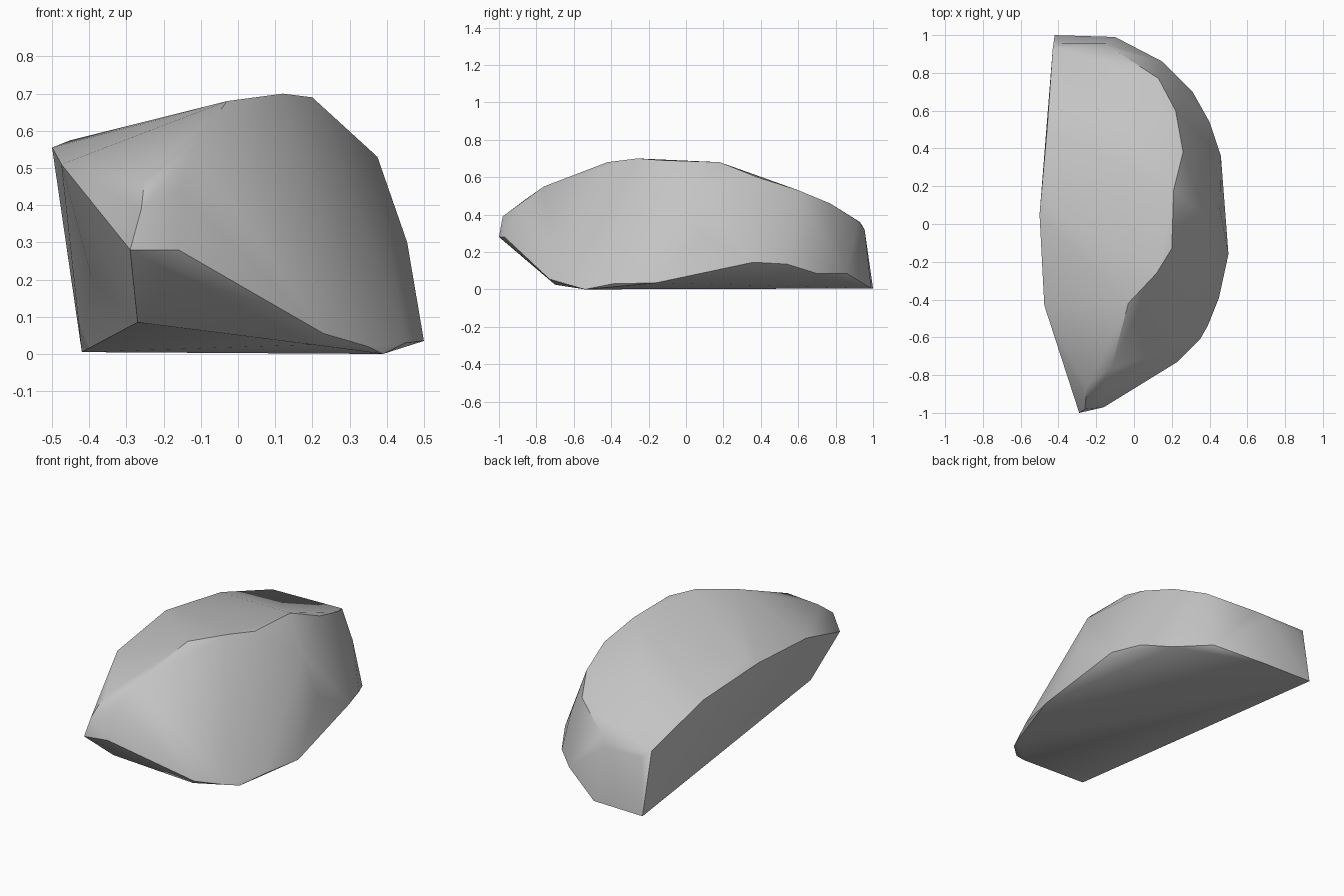
import bpy
import bmesh
import math

# Remove the default cube if the scene has it
default_cube = bpy.data.objects.get("Cube")
if default_cube:
    bpy.data.objects.remove(default_cube, do_unlink=True)

# Rings of corner points on the boulder, in hundredths of a unit
lower_rim = [
    (-42, 100, 0.5), (-10, 99, 0.5), (15, 86, 8.5), (31, 70, 8.5),
    (40, 54, 13.5), (46, 36, 14.5), (50, -16, 3.5), (45, -39, 3),
    (39, -54, 0), (35, -61, 2), (23, -73, 5.5), (20, -70, 2.5),
    (-27, -76, 8.5),
]
front_nose = [
    (-16, -97, 28), (-29, -100, 28), (-26, -98, 39),
    (-16, -89, 44), (-25, -86, 48), (-12, -76, 55),
]
top_ridge = [
    (-3, -42, 68), (12, -26, 70), (20, -13, 69), (21, 18, 68),
    (26, 38, 60), (22, 60, 53), (13, 77, 46),
]
back_edge = [(-10, 92, 36.5), (-15, 95.5, 32), (-38, 95.5, 32), (-43, 93, 36)]
left_edge = [(-46, 50, 50), (-45, 10, 57.5), (-50, 5, 55.5), (-47.5, -43, 51), (-39.5, -15, 21)]
right_bulge = [(37.5, 5, 53), (45.5, 8, 30), (24, 71, 33)]


def make_material(name, colour):
    """Create a plain material with one flat colour."""
    material = bpy.data.materials.new(name)
    material.use_nodes = True
    material.diffuse_color = colour
    shader = material.node_tree.nodes["Principled BSDF"]
    shader.inputs["Base Color"].default_value = colour
    shader.inputs["Roughness"].default_value = 0.9
    return material


def make_boulder(name, rings, material):
    """Wrap a faceted stone tightly around all rings of corner points."""
    bm = bmesh.new()
    for ring in rings:
        for point in ring:
            bm.verts.new([value / 100 for value in point])
    bmesh.ops.convex_hull(bm, input=list(bm.verts), use_existing_faces=False)

    # Drop corners that ended up inside the stone
    loose = [vert for vert in bm.verts if not vert.link_faces]
    bmesh.ops.delete(bm, geom=loose, context="VERTS")
    bmesh.ops.recalc_face_normals(bm, faces=list(bm.faces))

    mesh = bpy.data.meshes.new(name)
    bm.to_mesh(mesh)
    bm.free()
    mesh.materials.append(material)
    boulder = bpy.data.objects.new(name, mesh)
    bpy.context.collection.objects.link(boulder)
    return boulder


# Single split boulder in plain grey stone
stone_grey = make_material("stone grey", (0.55, 0.55, 0.55, 1))
all_rings = [lower_rim, front_nose, top_ridge, back_edge, left_edge, right_bulge]
boulder = make_boulder("boulder", all_rings, stone_grey)

# Soft shading on the worn faces, sharp along the broken edges
bpy.ops.object.select_all(action="DESELECT")
boulder.select_set(True)
bpy.context.view_layer.objects.active = boulder
bpy.ops.object.shade_smooth_by_angle(angle=math.radians(35))
